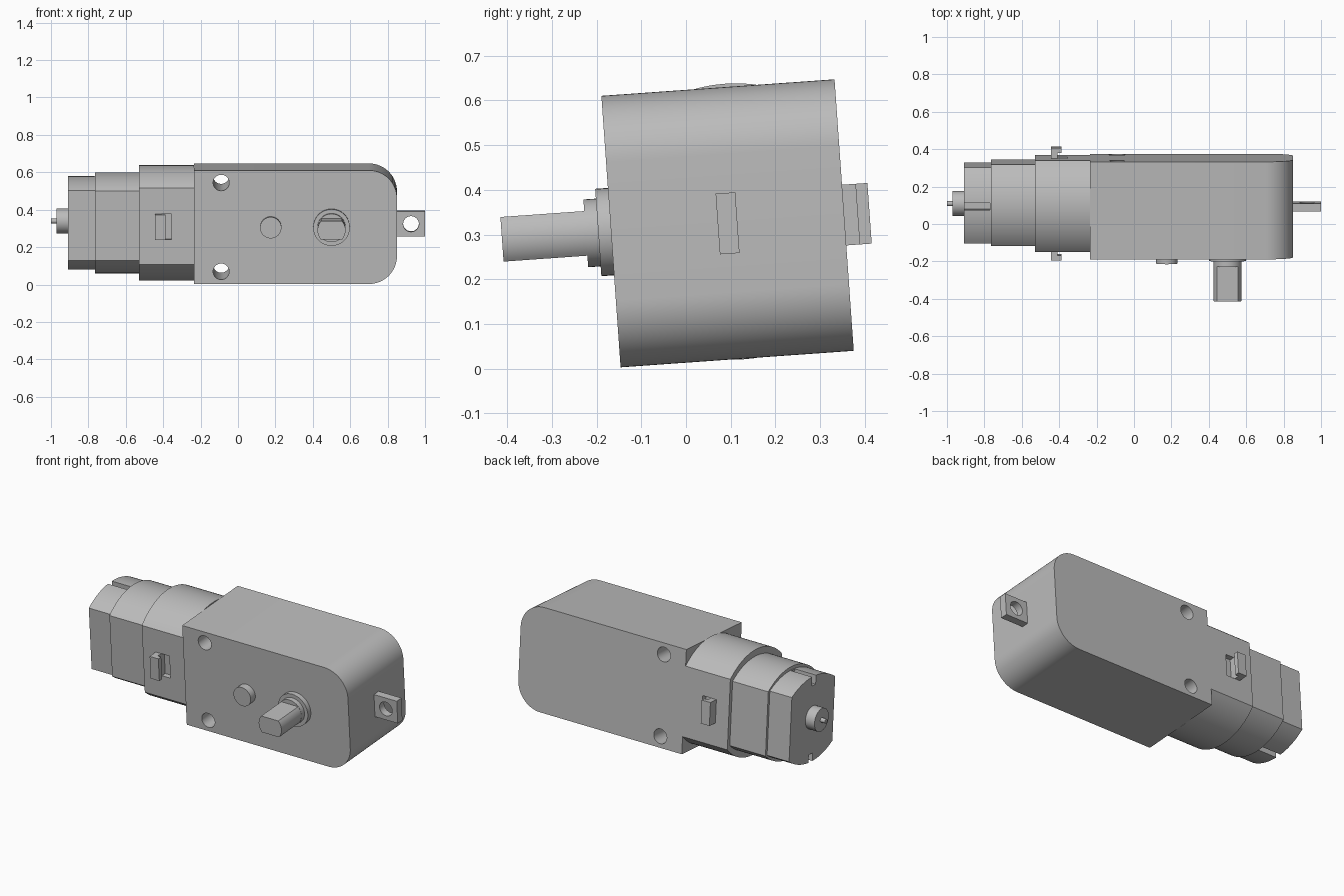
import bpy, bmesh
from math import sin, cos, asin, pi, radians
from mathutils import Matrix, Vector

cube = bpy.data.objects.get("Cube")
if cube:
    bpy.data.objects.remove(cube, do_unlink=True)

# Everything is modelled square, then leaned slightly about the long axis
LEAN = Matrix.Translation((0, 0.093, 0.325)) @ Matrix.Rotation(radians(4.05), 4, 'X')

grey = bpy.data.materials.new("plain_grey")
grey.use_nodes = True
colour = (0.5, 0.5, 0.5, 1)
grey.diffuse_color = colour
grey.node_tree.nodes["Principled BSDF"].inputs["Base Color"].default_value = colour


def prism(name, outline, axis, start, end):
    """Extrude a 2D outline along x (outline is y,z) or y (outline is x,z)."""
    bm = bmesh.new()
    place = (lambda a, b, t: (t, a, b)) if axis == 'x' else (lambda a, b, t: (a, t, b))
    base = bm.faces.new([bm.verts.new(place(a, b, start)) for a, b in outline])
    grown = bmesh.ops.extrude_face_region(bm, geom=[base])["geom"]
    bmesh.ops.translate(bm, verts=[g for g in grown if isinstance(g, bmesh.types.BMVert)],
                        vec=Vector(place(0, 0, end - start)))
    bmesh.ops.recalc_face_normals(bm, faces=bm.faces)
    mesh = bpy.data.meshes.new(name)
    bm.to_mesh(mesh)
    bm.free()
    mesh.materials.append(grey)
    obj = bpy.data.objects.new(name, mesh)
    bpy.context.collection.objects.link(obj)
    obj.matrix_world = LEAN
    return obj


def rect(a0, a1, b0, b1):
    return [(a0, b0), (a1, b0), (a1, b1), (a0, b1)]


def circle(a, b, r, n=40):
    return [(a + r * cos(2 * pi * i / n), b + r * sin(2 * pi * i / n)) for i in range(n)]


def double_flat(r, flat, n=12):
    """Circle of radius r with its top and bottom cut flat."""
    t = asin(flat / r)
    side = [(r * cos(t * (2 * i / n - 1)), r * sin(t * (2 * i / n - 1))) for i in range(n + 1)]
    return side + [(-a, -b) for a, b in side]


def barrel(front, back, flat, top, n=28):
    """Motor section: flat front and back, arched top and bottom."""
    mid, half, rise = (front + back) / 2, (back - front) / 2, top - flat
    r = (half * half + rise * rise) / (2 * rise)
    t = asin(half / r)
    arch = [(r * sin(t * (2 * i / n - 1)), top - r + r * cos(t * (2 * i / n - 1)))
            for i in range(n + 1)]
    return [(mid + a, b + 0.003) for a, b in arch] + [(mid - a, 0.003 - b) for a, b in arch]


def cut(target, cutters):
    bpy.context.view_layer.objects.active = target
    for cutter in cutters:
        cutter.hide_render = True
        mod = target.modifiers.new("cut", 'BOOLEAN')
        mod.operation = 'DIFFERENCE'
        mod.solver = 'EXACT'
        mod.object = cutter
        bpy.ops.object.modifier_apply(modifier=mod.name)
        bpy.data.objects.remove(cutter, do_unlink=True)


# Gearbox housing, rounded at the +x end, with two screw holes
DEPTH, TALL, LEFT, RIGHT, ROUND = 0.2615, 0.3045, -0.235, 0.85, 0.15
corner = [(RIGHT - ROUND + ROUND * cos(pi / 2 * i / 16), TALL - ROUND + ROUND * sin(pi / 2 * i / 16))
          for i in range(17)]
outline = [(LEFT, -TALL)] + [(a, -b) for a, b in reversed(corner)] + corner + [(LEFT, TALL)]
housing = prism("gearbox_housing", outline, 'y', -DEPTH, DEPTH)
cut(housing, [prism("screw_hole", circle(-0.09, s * 0.238, 0.043), 'y', -0.4, 0.4) for s in (-1, 1)])
parts = [housing]

# Stepped motor body
FRONT = -0.228
collar = prism("motor_collar", barrel(FRONT, DEPTH, 0.205, 0.309), 'x', -0.53, LEFT)
can = prism("motor_can", barrel(-0.198, 0.239, 0.187, 0.27), 'x', -0.765, -0.53)
cap = prism("motor_end_cap", barrel(-0.185, 0.224, 0.187, 0.25), 'x', -0.91, -0.765)
cut(cap, [prism("slot", rect(0, 0.036, *sorted((s * 0.2, s * 0.3))), 'x', -0.95, -0.77)
          for s in (-1, 1)])
parts += [can, cap, collar]

# Side clips: a pocket in the collar with a hook standing in it
for name, face, s in (("front", FRONT, -1), ("back", DEPTH, 1)):
    cut(collar, [prism("pocket", rect(-0.445, -0.355, -0.068, 0.068), 'y',
                       face - s * 0.03, face + s * 0.1)])
    parts.append(prism(name + "_clip_stem", rect(-0.445, -0.41, -0.068, 0.068), 'y',
                       face - s * 0.03, face + s * 0.03))
    parts.append(prism(name + "_clip_head", rect(-0.445, -0.388, -0.068, 0.068), 'y',
                       face + s * 0.03, face + s * 0.057))

# Motor bearing and pin
parts.append(prism("motor_bearing", circle(0.017, 0.013, 0.067), 'x', -0.97, -0.91))
parts.append(prism("motor_pin", circle(0.017, 0.013, 0.013, 16), 'x', -1.0, -0.97))

# Output shaft with its collars, and the small locating boss
shift = lambda pts, x: [(a + x, b) for a, b in pts]
parts.append(prism("locating_boss", circle(0.175, 0, 0.057), 'y', -0.305, -DEPTH))
parts.append(prism("shaft_collar", circle(0.5, 0, 0.098), 'y', -0.29, -DEPTH))
parts.append(prism("shaft_ring", circle(0.5, 0, 0.076), 'y', -0.318, -0.29))
parts.append(prism("output_shaft", shift(double_flat(0.075, 0.05), 0.5), 'y', -0.506, -0.318))

# Mounting tab with a hole
tab = prism("mounting_tab", rect(RIGHT, 1.0, -0.068, 0.068), 'y', -0.022, 0.022)
cut(tab, [prism("tab_hole", circle(0.925, 0, 0.042), 'y', -0.1, 0.1)])
parts.append(tab)

# Smooth the curved walls and keep the edges sharp
bpy.ops.object.select_all(action='DESELECT')
for obj in parts:
    obj.select_set(True)
bpy.context.view_layer.objects.active = parts[0]
bpy.ops.object.shade_smooth_by_angle(angle=radians(25))
